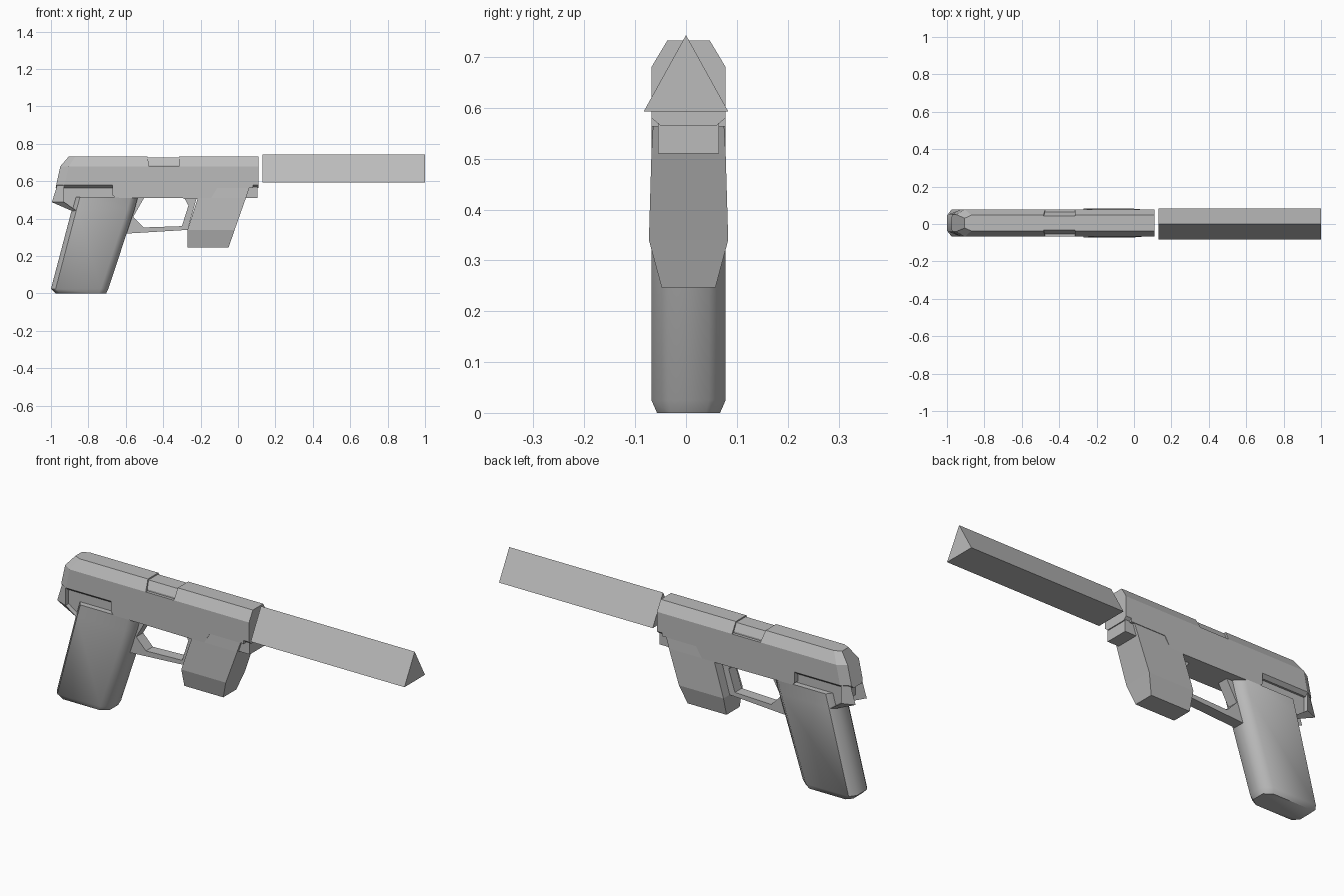
import bpy, bmesh, math

if "Cube" in bpy.data.objects:
    bpy.data.objects.remove(bpy.data.objects["Cube"])

YC = 0.005  # shared centre line of the body
gray = bpy.data.materials.new("mid gray")
gray.diffuse_color = (0.5, 0.5, 0.5, 1)
gray.use_nodes = True
gray.node_tree.nodes["Principled BSDF"].inputs["Base Color"].default_value = gray.diffuse_color


def loft(name, rings, smooth=0):
    """Skin a list of equal-length closed rings and cap both ends."""
    bm = bmesh.new()
    vr = [[bm.verts.new(p) for p in r] for r in rings]
    n = len(vr[0])
    for a, b in zip(vr, vr[1:]):
        for i in range(n):
            j = (i + 1) % n
            bm.faces.new((a[i], a[j], b[j], b[i]))
    bm.faces.new(vr[0])
    bm.faces.new(vr[-1])
    bmesh.ops.recalc_face_normals(bm, faces=bm.faces)
    me = bpy.data.meshes.new(name)
    bm.to_mesh(me)
    bm.free()
    me.materials.append(gray)
    ob = bpy.data.objects.new(name, me)
    bpy.context.collection.objects.link(ob)
    if smooth:
        bpy.context.view_layer.objects.active = ob
        ob.select_set(True)
        bpy.ops.object.shade_smooth_by_angle(angle=math.radians(smooth))
        ob.select_set(False)
    return ob


def plate(name, profile, half, yc=YC):
    """Extrude an x-z profile across y."""
    return loft(name, [[(x, yc + s * half, z) for x, z in profile] for s in (-1, 1)])


# slide: chamfered section, sloped and narrowed at the back
SECTION = [(0.055, 0.565), (0.073, 0.58), (0.073, 0.68), (0.042, 0.732)]
BACK = [-0.965, -0.962, -0.94, -0.905]


def slide_ring(xs, width=1):
    half = [(x, y * width, z) for x, (y, z) in zip(xs, SECTION)]
    return [(x, YC + y, z) for x, y, z in half] + [(x, YC - y, z) for x, y, z in reversed(half)]


slide = loft("slide", [
    slide_ring([x - 0.01 if x < -0.91 else x for x in BACK], 0.62),
    slide_ring([x + 0.035 for x in BACK]),
    slide_ring([0.11] * 4)])

# ejection port cut and the barrel block seen inside it
cutter = plate("port_cutter", [(-0.475, 0.68), (-0.315, 0.68), (-0.315, 0.8), (-0.495, 0.8)], 0.2)
cutter.hide_render = True
cutter.hide_set(True)
cut = slide.modifiers.new("port", 'BOOLEAN')
cut.object = cutter
cut.operation = 'DIFFERENCE'
cut.solver = 'EXACT'
block = [(0.058, 0.66), (0.058, 0.688), (0.038, 0.726)]
loft("barrel_block", [
    [(x, YC + y, z) for y, z in block] + [(x, YC - y, z) for y, z in reversed(block)]
    for x in (-0.5, -0.31)])

# three-sided muzzle tube
loft("muzzle_tube", [[(x, -0.083, 0.593), (x, 0.083, 0.593), (x, 0, 0.743)] for x in (0.13, 1.0)])

# frame rail under the slide, with its stepped front
plate("frame_rail", [(-0.67, 0.58), (-0.67, 0.525), (-0.655, 0.512), (-0.145, 0.508),
                     (-0.112, 0.563), (0.08, 0.563), (0.08, 0.58)], 0.073)
plate("rail_core", [(-0.2, 0.575), (-0.2, 0.51), (0.105, 0.51), (0.105, 0.575)], 0.06)

# rear frame and tang above the grip
TANG = [(-0.965, 0.585), (-0.995, 0.488), (-0.885, 0.44), (-0.6, 0.45), (-0.55, 0.515), (-0.6, 0.585)]
INNER = [0.07, 0.07, 0.07, 0.07, 0.07, 0.07]
OUTER = [-0.93, -0.93, -0.86, -0.6, -0.57, -0.6]
loft("rear_frame", [
    [(x, YC - 0.045, z) for x, z in TANG],
    [(o, YC - w, z) for (x, z), o, w in zip(TANG, OUTER, INNER)],
    [(o, YC + w, z) for (x, z), o, w in zip(TANG, OUTER, INNER)],
    [(x, YC + 0.045, z) for x, z in TANG]], 25)


# grip: eight-sided raked loft with a chamfered foot
def grip_ring(back, front, z, w):
    c, b = 0.04, 0.025
    half = [(back, w * 0.55), (back + b, w), (front - c, w), (front, w * 0.55)]
    return [(x, YC + y, z) for x, y in half] + [(x, YC - y, z) for x, y in reversed(half)]


loft("grip", [grip_ring(-0.975, -0.705, 0.0, 0.062),
              grip_ring(-1.0, -0.693, 0.025, 0.073),
              grip_ring(-0.888, -0.553, 0.45, 0.073),
              grip_ring(-0.87, -0.535, 0.515, 0.073)], 50)

# trigger guard as four straight bars
OUT = [(-0.51, 0.515), (-0.60, 0.32), (-0.27, 0.34), (-0.22, 0.515)]
INN = [(-0.50, 0.515), (-0.56, 0.41), (-0.505, 0.353), (-0.30, 0.36), (-0.265, 0.47), (-0.29, 0.515)]
plate("trigger_guard", [(-0.535, 0.515), (-0.60, 0.32)] + OUT[2:] + INN[::-1], 0.028)

# front block below the rail, widest at mid height
loft("front_block", [
    [(x0, YC - w, z), (x1, YC - w, z), (x1, YC + w, z), (x0, YC + w, z)]
    for z, x0, x1, w in [(0.247, -0.27, -0.05, 0.053), (0.34, -0.27, -0.018, 0.078),
                         (0.51, -0.215, 0.042, 0.073), (0.563, -0.19, 0.06, 0.07)]])
